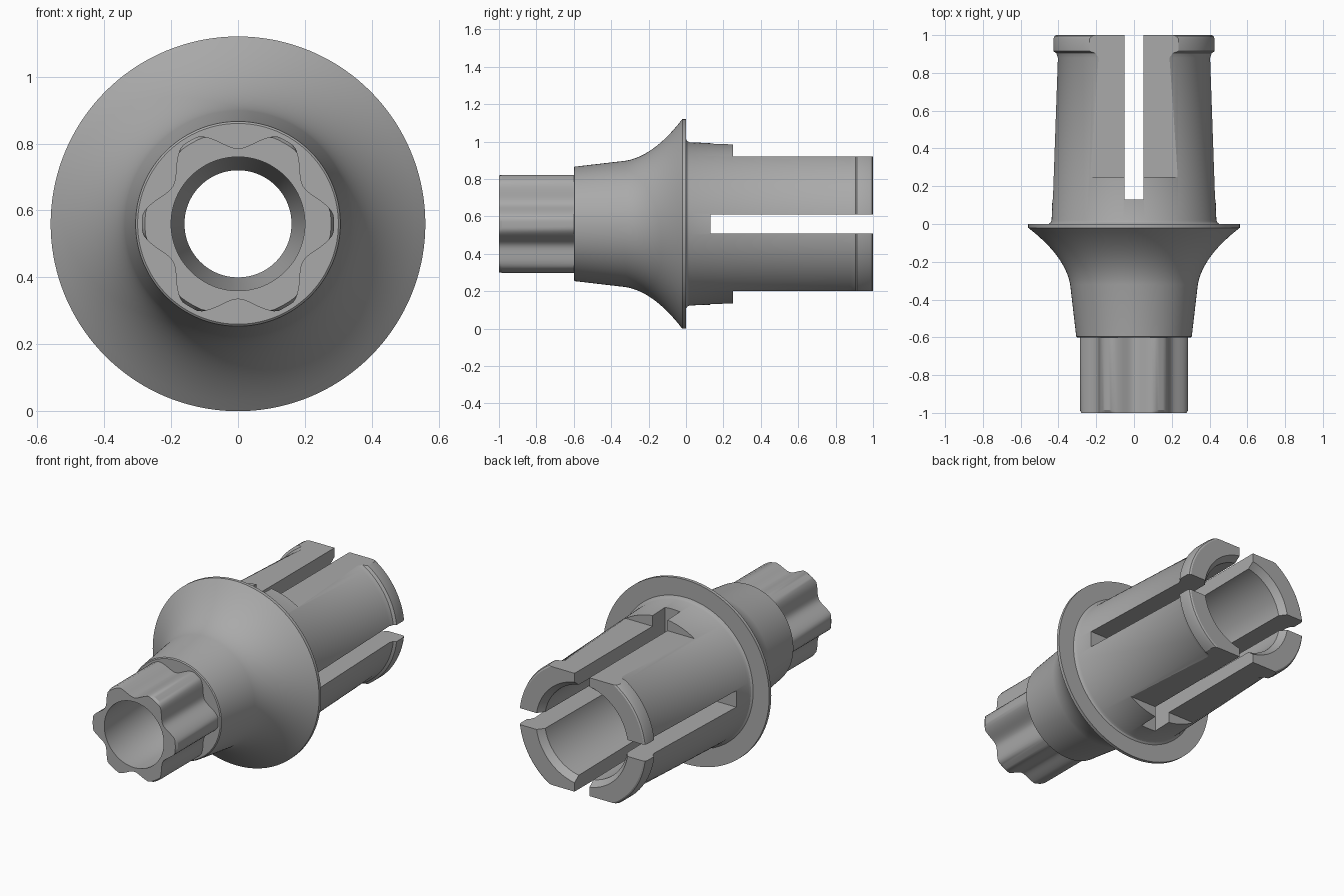
import bpy, bmesh, math

if "Cube" in bpy.data.objects:
    bpy.data.objects.remove(bpy.data.objects["Cube"], do_unlink=True)

AXIS_Z = 0.56
SEGMENTS = 144

metal = bpy.data.materials.new("brushed grey metal")
metal.use_nodes = True
grey = (0.40, 0.40, 0.40, 1)
metal.diffuse_color = grey
metal.node_tree.nodes["Principled BSDF"].inputs["Base Color"].default_value = grey


def lobed(limit):
    """Six-lobed radius, trimmed to a round limit."""
    return lambda a: min(limit, 0.259 + 0.034 * math.cos(6 * a))


def lathe(name, profile):
    """Closed (y, radius) profile turned about the y axis."""
    bm = bmesh.new()
    rings = []
    for y, radius in profile:
        ring = []
        for i in range(SEGMENTS):
            a = math.tau * i / SEGMENTS
            r = radius(a) if callable(radius) else radius
            ring.append(bm.verts.new((r * math.cos(a), y, AXIS_Z + r * math.sin(a))))
        rings.append(ring)
    for k, ring in enumerate(rings):
        after = rings[(k + 1) % len(rings)]
        for i in range(SEGMENTS):
            j = (i + 1) % SEGMENTS
            bm.faces.new((ring[i], ring[j], after[j], after[i]))
    bmesh.ops.recalc_face_normals(bm, faces=bm.faces)
    mesh = bpy.data.meshes.new(name)
    bm.to_mesh(mesh)
    bm.free()
    obj = bpy.data.objects.new(name, mesh)
    bpy.context.collection.objects.link(obj)
    mesh.materials.append(metal)
    return obj


def cut_box(target, centre, size):
    """Subtract a box from the target."""
    bpy.ops.mesh.primitive_cube_add(size=1, location=centre)
    cutter = bpy.context.object
    cutter.scale = size
    cutter.hide_render = True
    mod = target.modifiers.new("cut", "BOOLEAN")
    mod.operation = "DIFFERENCE"
    mod.solver = "EXACT"
    mod.object = cutter
    bpy.context.view_layer.objects.active = target
    bpy.ops.object.modifier_apply(modifier=mod.name)
    bpy.data.objects.remove(cutter, do_unlink=True)


# Lobed plug at the front
plug = [(-1, lobed(0.278)), (-0.985, lobed(0.287)), (-0.6, lobed(0.287))]

# Neck that flares into the thin flange
flare = [(-0.6, 0.300), (-0.595, 0.306), (-0.32, 0.338)]
steps = 12
for i in range(1, steps + 1):
    t = i / steps
    # Quadratic curve from the neck to the flange rim
    y = (1 - t) ** 2 * -0.32 + 2 * t * (1 - t) * -0.17 + t * t * -0.02
    r = (1 - t) ** 2 * 0.338 + 2 * t * (1 - t) * 0.365 + t * t * 0.56
    flare.append((y, r))

# Flange back, tapered sleeve and snap lip
sleeve = [(0, 0.56), (0, 0.452), (0.007, 0.442), (0.02, 0.436), (0.88, 0.406),
          (0.905, 0.415), (0.915, 0.43), (0.98, 0.43), (0.995, 0.424), (1, 0.415)]

# Stepped bore, from the back to the front
bore = [(1, 0.31), (0.96, 0.28), (0.06, 0.27), (-0.05, 0.16), (-0.5, 0.16), (-0.62, 0.20), (-1, 0.20)]

body = lathe("connector_body", plug + flare + sleeve + bore)

# Flats on the top and bottom of the sleeve
for side in (1, -1):
    cut_box(body, (0, 0.75, AXIS_Z + side * 0.56), (1.2, 1.0, 0.4))

# Crossed slots that split the sleeve into four fingers
for size in ((0.1, 1.0, 1.4), (1.4, 1.0, 0.1)):
    cut_box(body, (0, 0.63, AXIS_Z), size)

bpy.ops.object.select_all(action="DESELECT")
body.select_set(True)
bpy.context.view_layer.objects.active = body
bpy.ops.object.shade_smooth_by_angle(angle=math.radians(28))
